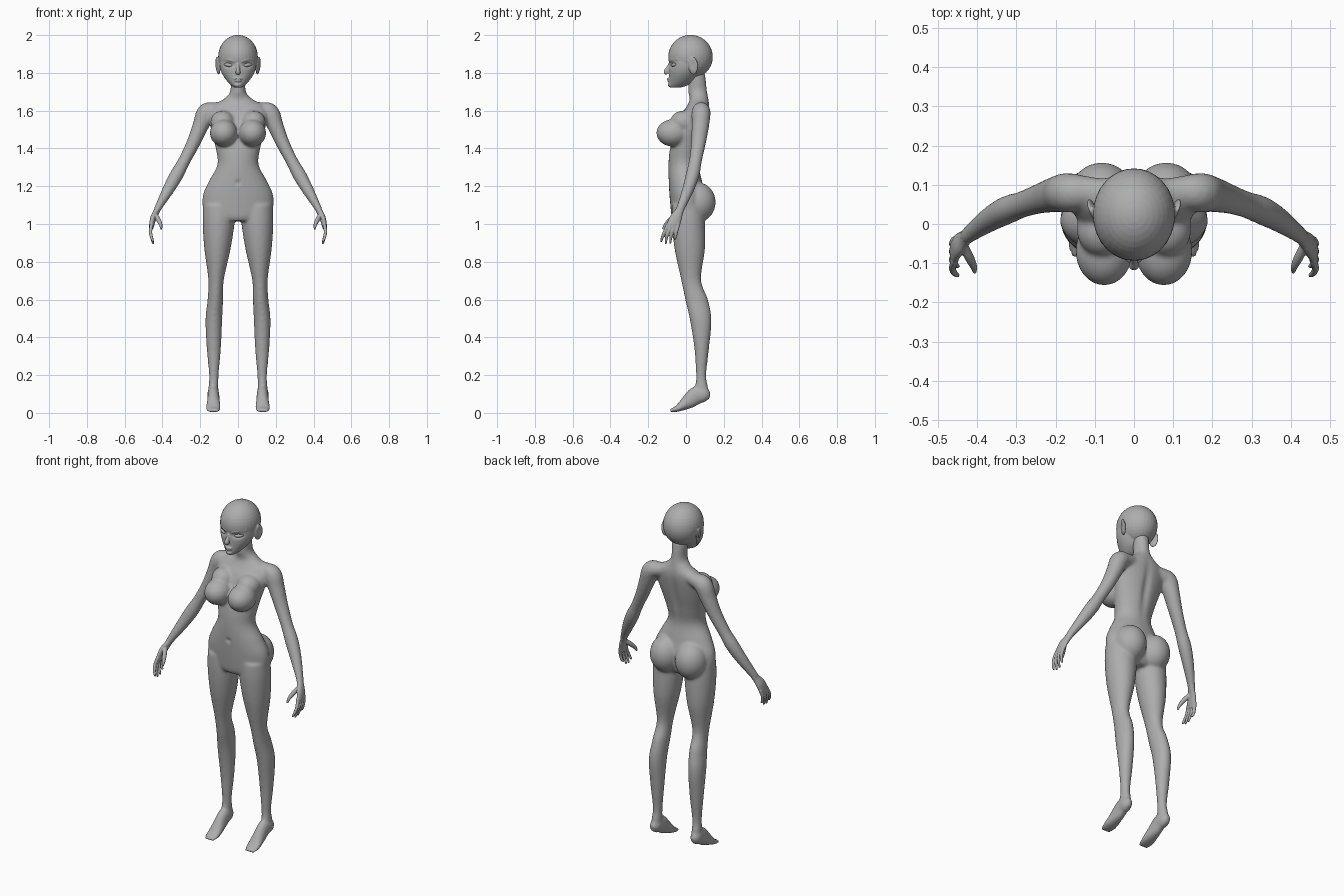
import bpy, bmesh, math
from mathutils import Vector, Matrix, Euler

skin = bpy.data.materials.new("plain_grey")
skin.diffuse_color = (0.42, 0.42, 0.42, 1)


def spline(rows, steps=6):
    """Catmull-Rom through rows of numbers."""
    pts = [Vector(r) for r in rows]
    pts = [2 * pts[0] - pts[1]] + pts + [2 * pts[-1] - pts[-2]]
    out = []
    for a, b, c, d in zip(pts, pts[1:], pts[2:], pts[3:]):
        for i in range(steps):
            t = i / steps
            out.append(0.5 * (2 * b + (c - a) * t + (2 * a - 5 * b + 4 * c - d) * t * t
                              + (3 * b - a - 3 * c + d) * t ** 3))
    return out + [pts[-2]]


def tube(bm, rows, level=False, side=1, n=32):
    """Loft of ellipses; rows are x, y, z, half width, half depth."""
    rows = spline(rows)
    rings = []
    for i, r in enumerate(rows):
        c = Vector(r[:3])
        t = Vector(rows[min(i + 1, len(rows) - 1)][:3]) - Vector(rows[max(i - 1, 0)][:3])
        u, v = Vector((1, 0, 0)), Vector((0, 1, 0))
        if not level:
            t.normalize()
            u = (u - t * t.x).normalized()
            v = t.cross(u)
        ring = []
        for k in range(n):
            a = math.tau * k / n
            p = c + u * max(r[3], .002) * math.cos(a) + v * max(r[4], .002) * math.sin(a)
            ring.append(bm.verts.new((p.x * side, p.y, p.z)))
        rings.append(ring)
    for a, b in zip(rings, rings[1:]):
        for k in range(n):
            bm.faces.new((a[k], a[(k + 1) % n], b[(k + 1) % n], b[k]))
    bm.faces.new(rings[0])
    bm.faces.new(rings[-1])


def stack(bm, rows):
    """Level loft on the centre line; rows are z, half width, front y, back y."""
    tube(bm, [(0, (f + b) / 2, z, w, (b - f) / 2) for z, w, f, b in rows], level=True)


def ball(bm, c, r, rot=(0, 0, 0), side=1):
    m = (Matrix.Diagonal((side, 1, 1, 1)) @ Matrix.Translation(c)
         @ Euler(rot).to_matrix().to_4x4() @ Matrix.Diagonal((*r, 1)))
    bmesh.ops.create_uvsphere(bm, u_segments=32, v_segments=20, radius=1, matrix=m)


def finish(name, bm, voxel=0, smooth=0, dents=()):
    """Fuse the overlapping volumes, soften them, then press in the dents."""
    bmesh.ops.recalc_face_normals(bm, faces=bm.faces)
    me = bpy.data.meshes.new(name)
    bm.to_mesh(me)
    bm.free()
    ob = bpy.data.objects.new(name, me)
    bpy.context.collection.objects.link(ob)
    if voxel:
        mod = ob.modifiers.new("fuse", 'REMESH')
        mod.mode, mod.voxel_size = 'VOXEL', voxel
        mod = ob.modifiers.new("soften", 'SMOOTH')
        mod.factor, mod.iterations = 0.5, smooth
        dg = bpy.context.evaluated_depsgraph_get()
        me = bpy.data.meshes.new_from_object(ob.evaluated_get(dg))
        ob.modifiers.clear()
        ob.data = me
        me.name = name
    for c, r, move in dents:
        for v in me.vertices:
            d = sum(((v.co[i] - c[i]) / r[i]) ** 2 for i in range(3))
            if d < 6:
                v.co += Vector(move) * math.exp(-d)
    me.materials.clear()
    me.materials.append(skin)
    for p in me.polygons:
        p.use_smooth = True
        p.material_index = 0
    return ob


# Body: torso and neck
bm = bmesh.new()
stack(bm, [(1.015, .10, -.065, .07), (1.04, .165, -.076, .09), (1.09, .187, -.082, .10),
           (1.16, .184, -.088, .10), (1.23, .152, -.092, .085), (1.315, .109, -.093, .07),
           (1.40, .118, -.085, .085), (1.50, .143, -.06, .108), (1.58, .158, -.025, .122),
           (1.625, .14, .005, .125), (1.66, .078, .02, .12), (1.70, .042, .012, .112),
           (1.76, .04, .012, .105), (1.80, .04, .015, .10)])
for s in (1, -1):
    # Chest and seat
    ball(bm, (.076, -.069, 1.482), (.073, .088, .072), side=s)
    ball(bm, (.082, -.015, 1.54), (.064, .068, .06), side=s)
    ball(bm, (.082, .062, 1.115), (.088, .095, .105), side=s)
    # Shoulder and arm
    tube(bm, [(.07, .08, 1.615, .035, .035), (.12, .08, 1.605, .04, .042),
              (.168, .08, 1.588, .05, .05), (.198, .076, 1.52, .043, .046),
              (.236, .066, 1.43, .036, .039), (.284, .05, 1.335, .032, .034),
              (.325, .035, 1.26, .036, .036), (.37, .01, 1.18, .031, .031),
              (.415, -.022, 1.10, .021, .024), (.43, -.035, 1.07, .018, .022)], side=s)
    # Leg
    tube(bm, [(.10, .01, 1.10, .085, .085), (.103, .013, 1.0, .084, .088),
              (.109, .02, .865, .069, .08), (.116, .027, .705, .041, .053),
              (.12, .056, .60, .041, .06), (.128, .078, .49, .044, .057),
              (.128, .083, .335, .037, .038), (.128, .08, .20, .025, .027),
              (.13, .083, .14, .026, .033), (.13, .085, .095, .026, .036)], level=True, side=s)
    # Foot
    tube(bm, [(.132, .127, .09, .014, .018), (.132, .10, .095, .03, .04),
              (.13, .06, .095, .031, .048), (.13, .02, .066, .033, .042),
              (.13, -.02, .038, .038, .027), (.131, -.05, .021, .039, .016),
              (.131, -.084, .011, .03, .009)], side=s)
finish("body", bm, .0075, 8, [((0, .12, 1.45), (.022, .06, .14), (0, -.012, 0)),
                              ((0, -.09, 1.22), (.012, .03, .012), (0, .008, 0))])

# Head: skull, jaw, nose, lips, brows and ears
bm = bmesh.new()
ball(bm, (0, .024, 1.885), (.105, .118, .116))
stack(bm, [(1.87, .099, -.088, .10), (1.83, .096, -.09, .09), (1.795, .084, -.09, .07),
           (1.76, .061, -.09, .045), (1.735, .037, -.09, .01), (1.722, .02, -.083, -.03)])
tube(bm, [(0, -.082, 1.85, .008, .01), (0, -.094, 1.825, .009, .012),
          (0, -.106, 1.804, .013, .013), (0, -.098, 1.795, .01, .006)])
ball(bm, (0, -.088, 1.768), (.024, .013, .006))
ball(bm, (0, -.087, 1.757), (.019, .013, .006))
ball(bm, (0, -.078, 1.737), (.022, .018, .014))
for s in (1, -1):
    tube(bm, [(.018, -.086, 1.858, .005, .007), (.05, -.074, 1.868, .005, .007),
              (.085, -.042, 1.872, .004, .005)], side=s, n=16)
    ball(bm, (.107, .038, 1.838), (.009, .027, .047), (0, .12, -.35), side=s)
sockets = [((s * .048, -.075, 1.842), (.026, .03, .013), (0, .013, 0)) for s in (1, -1)]
ears = [((s * .118, .035, 1.845), (.012, .012, .024), (-s * .005, 0, 0)) for s in (1, -1)]
finish("head", bm, .0035, 4, sockets + ears)

# Eyes
bm = bmesh.new()
for s in (1, -1):
    ball(bm, (.049, -.06, 1.842), (.027, .016, .011), (0, -.15, .5), side=s)
finish("eyes", bm)

# Hands: palm, thumb and four fingers
for s, name in ((1, "left_hand"), (-1, "right_hand")):
    bm = bmesh.new()
    tube(bm, [(.42, -.025, 1.09, .018, .021), (.432, -.037, 1.065, .016, .023),
              (.447, -.052, 1.035, .016, .031), (.456, -.066, 1.0, .014, .034),
              (.459, -.072, .978, .011, .032)], side=s)
    for i in range(4):
        y0, y1 = -.098 + .018 * i, -.132 + .024 * i
        z1 = (.905, .893, .897, .918)[i]
        tube(bm, [(.457, y0 + .004, 1.0, .010, .010), (.463, y0 * .6 + y1 * .4, .962, .009, .009),
                  (.458, y0 * .2 + y1 * .8, .93, .008, .008), (.448, y1, z1, .005, .005)],
             side=s, n=16)
    tube(bm, [(.438, -.05, 1.05, .012, .014), (.42, -.085, 1.02, .012, .013),
              (.409, -.108, .995, .009, .010), (.406, -.122, .972, .005, .006)], side=s, n=16)
    finish(name, bm, .003, 3)
